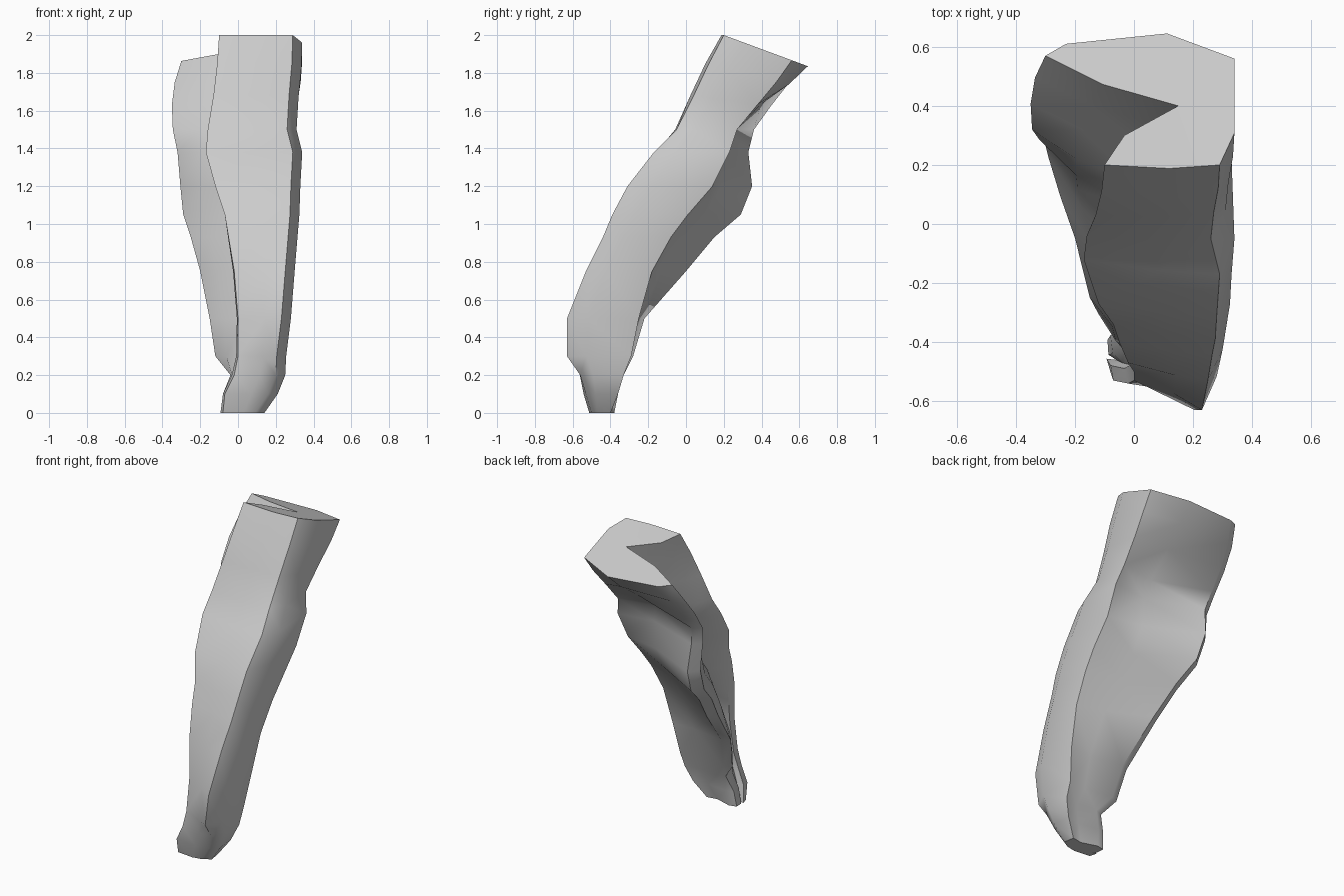
import bpy, bmesh, math
from mathutils import Vector

if "Cube" in bpy.data.objects:
    bpy.data.objects.remove(bpy.data.objects["Cube"])

# One weathered grey for the whole piece
grey = bpy.data.materials.new("bone_grey")
grey.diffuse_color = (0.6, 0.6, 0.6, 1)
grey.use_nodes = True
grey.node_tree.nodes["Principled BSDF"].inputs["Base Color"].default_value = grey.diffuse_color

# Section stations, bottom to top:
# z, front-left x, front-left y, front-right y, right x, right-back y,
# back y, left tip x, groove bottom x, groove bottom y
STATIONS = [
    (0.00, -.08, -.50, -.50, .14, -.40, -.38, -.09, -.06, -.46),
    (0.10, -.07, -.53, -.53, .21, -.36, -.36, -.08, -.04, -.47),
    (0.20, -.02, -.54, -.56, .25, -.33, -.33, -.04, .00, -.48),
    (0.30, .00, -.53, -.63, .255, -.29, -.28, -.12, .03, -.46),
    (0.50, .00, -.50, -.63, .28, -.25, -.22, -.15, .04, -.42),
    (0.75, -.02, -.47, -.53, .30, -.18, .00, -.20, .02, -.33),
    (0.93, -.05, -.40, -.44, .315, -.08, .15, -.25, .00, -.22),
    (1.05, -.07, -.34, -.39, .325, .01, .29, -.29, .00, -.13),
    (1.20, -.12, -.27, -.31, .33, .14, .35, -.305, -.03, -.05),
    (1.38, -.17, -.12, -.17, .34, .23, .33, -.32, -.02, .06),
    (1.50, -.16, -.04, -.05, .31, .27, .36, -.345, .01, .14),
    (1.68, -.13, .03, .04, .32, .38, .46, -.35, .06, .25),
    (1.85, -.11, .11, .12, .335, .48, .56, -.335, .11, .33),
    (2.00, -.10, .20, .20, .34, .56, .64, -.30, .15, .40),
]


def section(z, xfl, yfl, yfr, xr, ybr, yb, xl, gx, gy):
    """C-shaped outline with the groove opening to the left."""
    high = max(0.0, (z - 1.5) / 0.5)
    hollow = max(0.0, 1 - abs(z - 1.45) / 0.35)   # dent in the back
    tip = Vector((xl, yb - (.1 + .06 * high) * (yb - yfl)))
    groove = Vector((gx, gy))
    front_l = Vector((xfl, yfl))
    back_r = Vector((xr - .01 * (1 - high), ybr))
    back_l = Vector((xl + .05 + .02 * high, yb - .03 * high))
    back_m = back_r.lerp(back_l, .40) + Vector((0, -.02 + .085 * high - .07 * hollow))
    pts = [
        front_l,
        Vector(((xfl + xr) / 2, (yfl + yfr) / 2 - .012)),
        Vector((xr - .05, yfr)),
        Vector((xr, yfr + .3 * (ybr - yfr))),
        back_r, back_m, back_l, tip,
        tip.lerp(groove, .45) + Vector((-.01, -.02)),
        groove,
        front_l.lerp(groove, .35) + Vector((-.02, .03)),
    ]
    # the upper sections tip down towards the back
    return [(p.x, p.y, z - .37 * high * max(0, p.y - yfl)) for p in pts]


# Leaning grooved shaft, lofted through the sections
bm = bmesh.new()
rings = [[bm.verts.new(p) for p in section(*s)] for s in STATIONS]
n = len(rings[0])
for low, up in zip(rings, rings[1:]):
    for i in range(n):
        j = (i + 1) % n
        bm.faces.new((low[i], low[j], up[j], up[i]))

# C-shaped end caps that leave the groove open
CAP = [(0, 1, 9), (0, 9, 10), (1, 2, 9), (2, 3, 9), (3, 4, 9),
       (4, 5, 9), (5, 8, 9), (5, 6, 8), (6, 7, 8)]
for tri in CAP:
    bm.faces.new([rings[-1][i] for i in tri])
    bm.faces.new([rings[0][i] for i in reversed(tri)])
bmesh.ops.triangulate(bm, faces=[f for f in bm.faces if len(f.verts) > 3])
bmesh.ops.recalc_face_normals(bm, faces=bm.faces[:])

mesh = bpy.data.meshes.new("grooved_shaft")
bm.to_mesh(mesh)
bm.free()
mesh.materials.append(grey)
shaft = bpy.data.objects.new("grooved_shaft", mesh)
bpy.context.collection.objects.link(shaft)
bpy.context.view_layer.objects.active = shaft
shaft.select_set(True)
bpy.ops.object.shade_smooth_by_angle(angle=math.radians(50))
